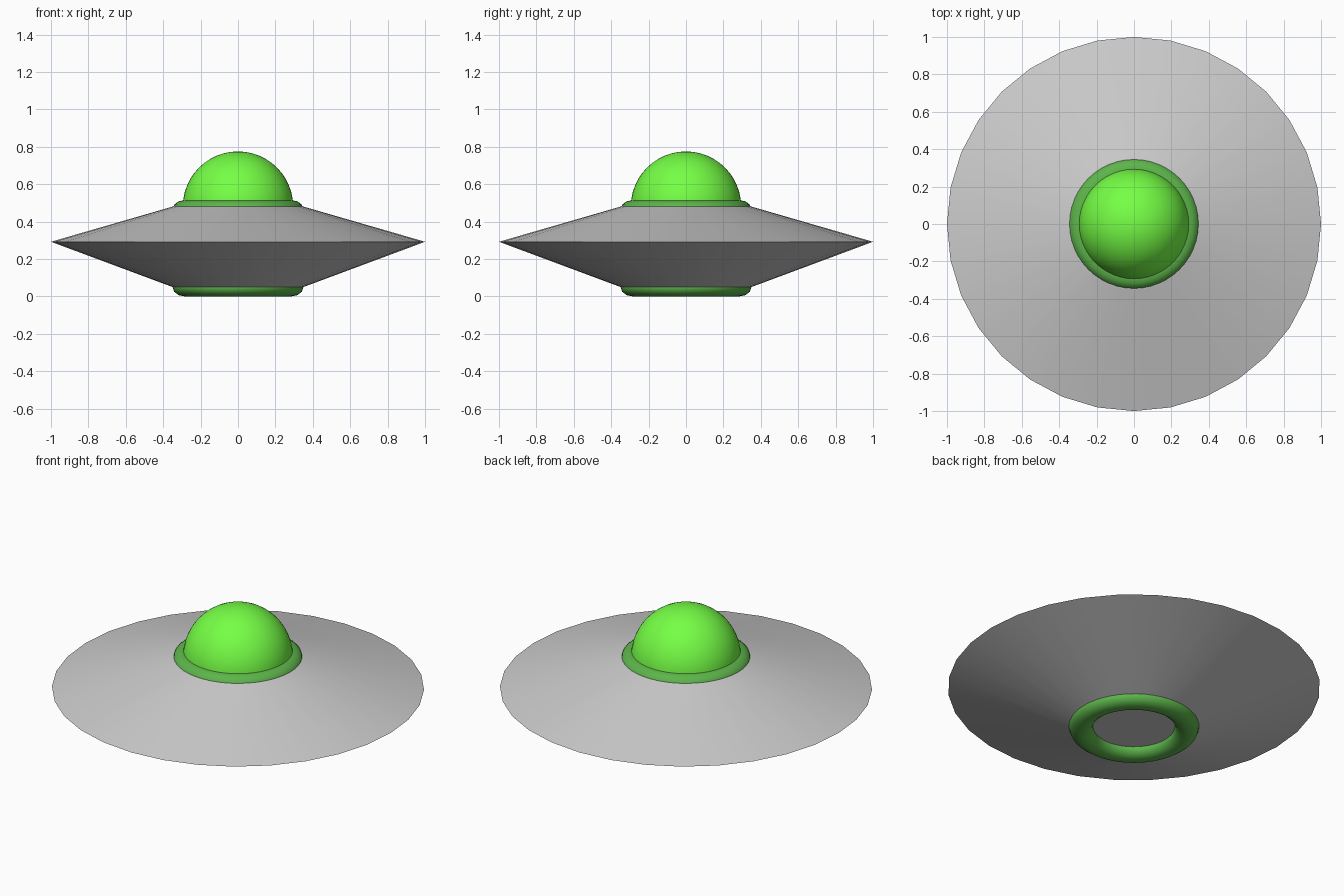
import bpy, math

if "Cube" in bpy.data.objects:
    bpy.data.objects.remove(bpy.data.objects["Cube"])


def material(name, rgb):
    m = bpy.data.materials.new(name)
    m.diffuse_color = (*rgb, 1)
    m.use_nodes = True
    m.node_tree.nodes["Principled BSDF"].inputs["Base Color"].default_value = m.diffuse_color
    return m


bright_green = material("bright_green", (0.18, 1.0, 0.06))
dark_green = material("dark_green", (0.11, 0.46, 0.07))


def lathe(name, profile, sides, mat=None, closed=False, smooth=30):
    """Revolve (radius, z) points about z; a zero radius becomes a pole."""
    verts, faces, rings = [], [], []
    for r, z in profile:
        start = len(verts)
        count = 1 if r == 0 else sides
        for i in range(count):
            a = 2 * math.pi * i / sides
            verts.append((r * math.cos(a), r * math.sin(a), z))
        rings.append([start + i % count for i in range(sides)])
    pairs = list(zip(rings, rings[1:]))
    if closed:
        pairs.append((rings[-1], rings[0]))
    for lo, hi in pairs:
        for i in range(sides):
            j = (i + 1) % sides
            loop = list(dict.fromkeys((lo[i], lo[j], hi[j], hi[i])))
            faces.append(loop)
    mesh = bpy.data.meshes.new(name)
    mesh.from_pydata(verts, [], faces)
    mesh.update()
    ob = bpy.data.objects.new(name, mesh)
    bpy.context.collection.objects.link(ob)
    if mat:
        mesh.materials.append(mat)
    bpy.ops.object.select_all(action='DESELECT')
    ob.select_set(True)
    bpy.context.view_layer.objects.active = ob
    bpy.ops.object.shade_smooth_by_angle(angle=math.radians(smooth))
    return ob


# Saucer hull: two shallow frustums meeting at a sharp rim
lathe("saucer_hull", [(0, 0.05), (0.35, 0.05), (1, 0.292), (0.35, 0.48), (0, 0.48)],
      32, smooth=15)


# Rounded rings under the hull and around the dome
def ring(name, z):
    section = [(0.285 + 0.065 * math.cos(math.tau * k / 12),
                z + 0.05 * math.sin(math.tau * k / 12)) for k in range(12)]
    lathe(name, section, 48, dark_green, closed=True, smooth=60)


ring("base_ring", 0.05)
ring("dome_ring", 0.465)

# Dome cockpit
steps = 12
dome = [(0.295 * math.cos(math.pi / 2 * k / steps),
         0.48 + 0.295 * math.sin(math.pi / 2 * k / steps)) for k in range(steps)]
lathe("cockpit_dome", dome + [(0, 0.775)], 48, bright_green)
